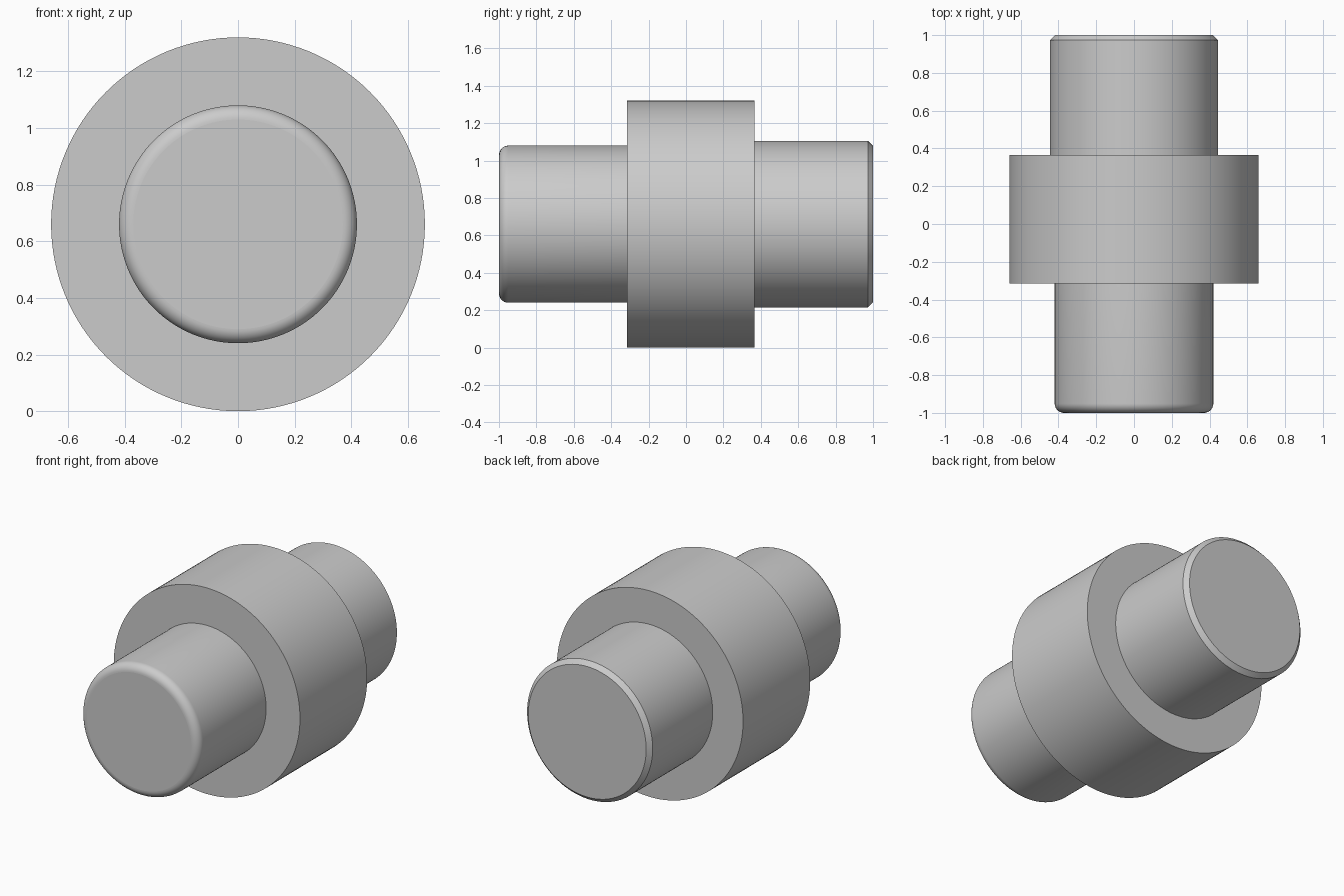
import bpy
import bmesh
from math import sin, cos, pi, radians

if "Cube" in bpy.data.objects:
    bpy.data.objects.remove(bpy.data.objects["Cube"])

SEGMENTS = 128
AXIS_Z = 0.66
COLLAR_R, FRONT_R, BACK_R = 0.66, 0.42, 0.445
COLLAR_FRONT, COLLAR_BACK = -0.315, 0.365
FILLET, CHAMFER = 0.05, 0.027

grey = bpy.data.materials.new("plain grey")
grey.use_nodes = True
colour = (0.6, 0.6, 0.6, 1)
grey.diffuse_color = colour
grey.node_tree.nodes["Principled BSDF"].inputs["Base Color"].default_value = colour


def turned_part(name, profile, front_cap=False, back_cap=False):
    """Revolve (y, radius) points, listed front to back, about the y axis."""
    bm = bmesh.new()
    angles = [2 * pi * k / SEGMENTS for k in range(SEGMENTS)]
    rings = [[bm.verts.new((r * cos(a), y, r * sin(a))) for a in angles]
             for y, r in profile]
    for near, far in zip(rings, rings[1:]):
        for k in range(SEGMENTS):
            n = (k + 1) % SEGMENTS
            bm.faces.new((near[k], far[k], far[n], near[n])).smooth = True
    # Flat end caps
    if front_cap:
        bm.faces.new(rings[0])
    if back_cap:
        bm.faces.new(rings[-1][::-1])
    # Crisp corners
    bm.normal_update()
    for edge in bm.edges:
        if len(edge.link_faces) == 2:
            edge.smooth = edge.calc_face_angle() < radians(30)
    mesh = bpy.data.meshes.new(name)
    bm.to_mesh(mesh)
    bm.free()
    mesh.materials.append(grey)
    part = bpy.data.objects.new(name, mesh)
    part.location.z = AXIS_Z
    bpy.context.collection.objects.link(part)


# Front shaft with a rounded end
steps = 10
rounded_end = [(-1 + FILLET * (1 - sin(t)), FRONT_R - FILLET * (1 - cos(t)))
               for t in (pi / 2 * (1 - k / steps) for k in range(steps + 1))]
turned_part("front_shaft", rounded_end + [(COLLAR_FRONT, FRONT_R)], front_cap=True)

# Wide collar with ring-shaped shoulders
turned_part("collar", [(COLLAR_FRONT, FRONT_R), (COLLAR_FRONT, COLLAR_R),
                       (COLLAR_BACK, COLLAR_R), (COLLAR_BACK, BACK_R)])

# Back shaft with a chamfered end
turned_part("back_shaft", [(COLLAR_BACK, BACK_R), (1 - CHAMFER, BACK_R),
                           (1, BACK_R - CHAMFER)], back_cap=True)
